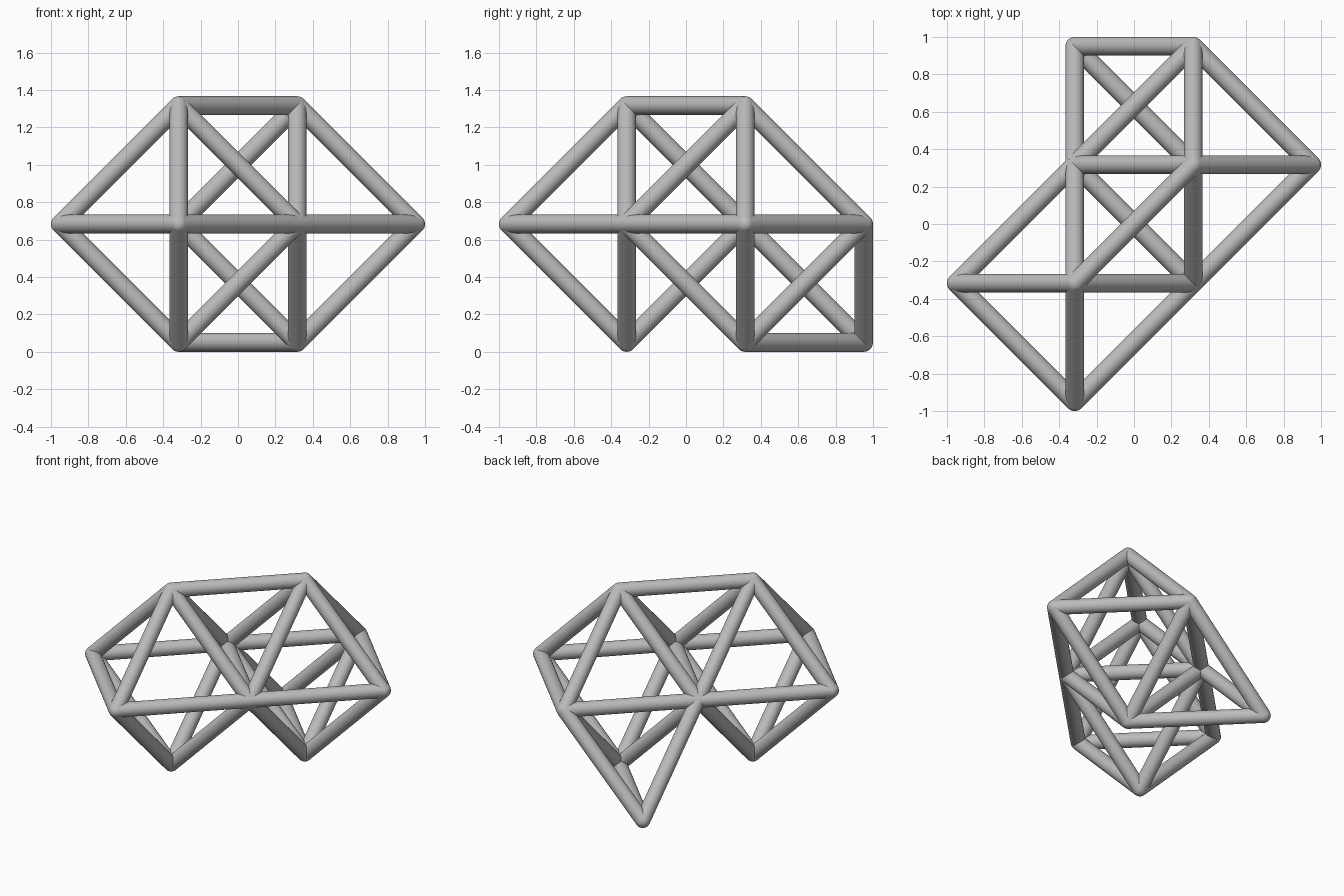
import bpy
import math
from itertools import combinations
from mathutils import Vector

if "Cube" in bpy.data.objects:
    bpy.data.objects.remove(bpy.data.objects["Cube"])

RADIUS = 0.05
STEP = (2 - 2 * RADIUS) / 3      # lattice spacing

grey = bpy.data.materials.new("grey")
grey.use_nodes = True
grey.diffuse_color = (0.5, 0.5, 0.5, 1)
grey.node_tree.nodes["Principled BSDF"].inputs["Base Color"].default_value = (0.5, 0.5, 0.5, 1)


def finish(name):
    obj = bpy.context.object
    obj.name = name
    obj.data.materials.append(grey)
    bpy.ops.object.shade_smooth_by_angle(angle=math.radians(40))


def position(node):
    i, j, k = node
    return Vector(((i - 1.5) * STEP, (j - 1.5) * STEP, k * STEP + RADIUS))


def octahedron(centre):
    """Lattice nodes one step away from the centre along each axis."""
    nodes = set()
    for axis in range(3):
        for side in (-1, 1):
            node = list(centre)
            node[axis] += side
            nodes.add(tuple(node))
    return nodes


# Two octahedra sharing an edge, plus the apex of a tetrahedron at the back
front_cell = octahedron((1, 1, 1))
back_cell = octahedron((2, 2, 1))
apex = (1, 3, 0)
nodes = sorted(front_cell | back_cell | {apex})
open_gap = {(1, 1, 0), (2, 2, 0)}     # the underside has no strut here

# Round joints
for n, node in enumerate(nodes, 1):
    bpy.ops.mesh.primitive_uv_sphere_add(segments=32, ring_count=16, radius=RADIUS,
                                         location=position(node))
    finish(f"joint_{n}")

# Struts between nearest neighbours
count = 0
for a, b in combinations(nodes, 2):
    if sum((p - q) ** 2 for p, q in zip(a, b)) != 2 or {a, b} == open_gap:
        continue
    start, end = position(a), position(b)
    span = end - start
    count += 1
    bpy.ops.mesh.primitive_cylinder_add(vertices=32, radius=RADIUS, depth=span.length,
                                        location=(start + end) / 2,
                                        rotation=span.to_track_quat("Z", "Y").to_euler())
    finish(f"strut_{count}")
